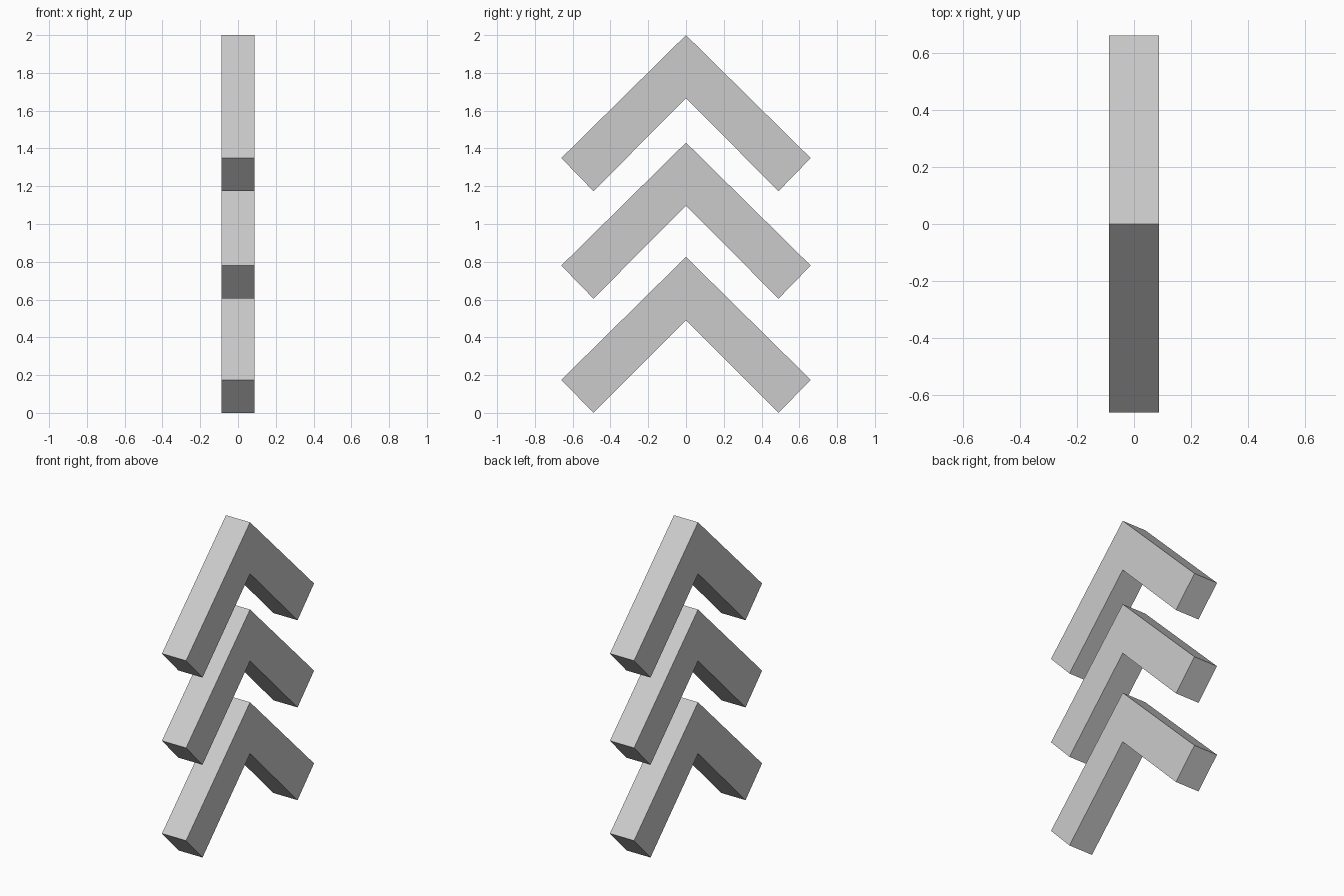
import bpy
import bmesh

if "Cube" in bpy.data.objects:
    bpy.data.objects.remove(bpy.data.objects["Cube"])

HALF_DEPTH = 0.087

# Chevron half profile (y, z) relative to its lowest point
HALF = [(0.66, 0.175), (0.49, 0.0)]
OUTER_APEX = (0.0, 0.826)
INNER_APEX = (0.0, 0.491)


def chevron(name, base_z):
    # Closed outline, mirrored across y = 0
    mirrored = [(-y, z) for y, z in reversed(HALF)]
    outline = [OUTER_APEX] + HALF + [INNER_APEX] + mirrored
    bm = bmesh.new()
    verts = [bm.verts.new((-HALF_DEPTH, y, z)) for y, z in outline]
    # Two quads, one per arm, extruded along x
    faces = [bm.faces.new(verts[0:4]),
             bm.faces.new([verts[0], verts[3], verts[4], verts[5]])]
    bmesh.ops.solidify
    result = bmesh.ops.extrude_face_region(bm, geom=faces, use_keep_orig=True)
    moved = [v for v in result["geom"] if isinstance(v, bmesh.types.BMVert)]
    bmesh.ops.translate(bm, verts=moved, vec=(2 * HALF_DEPTH, 0, 0))
    bmesh.ops.recalc_face_normals(bm, faces=bm.faces)
    mesh = bpy.data.meshes.new(name)
    bm.to_mesh(mesh)
    bm.free()
    obj = bpy.data.objects.new(name, mesh)
    obj.location.z = base_z
    bpy.context.collection.objects.link(obj)
    return obj


# Stack of three upward chevrons
for name, base_z in (("lower_chevron", 0.0),
                     ("middle_chevron", 0.605),
                     ("upper_chevron", 1.174)):
    chevron(name, base_z)
